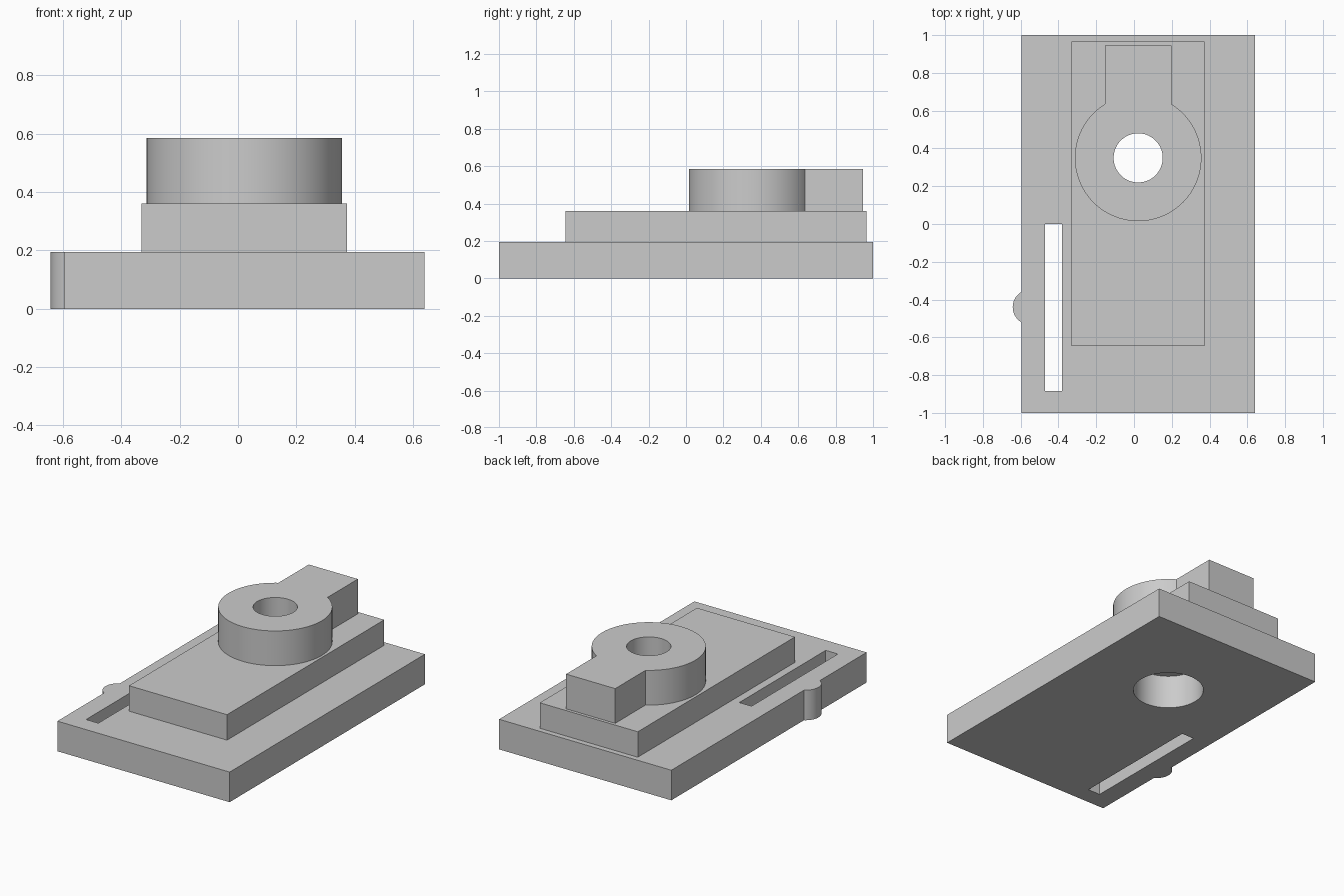
import bpy, bmesh
from math import pi, sin, cos, asin, acos

cube = bpy.data.objects.get("Cube")
if cube:
    bpy.data.objects.remove(cube, do_unlink=True)

grey = bpy.data.materials.new("plain grey")
grey.use_nodes = True
grey.diffuse_color = (0.6, 0.6, 0.6, 1)
grey.node_tree.nodes["Principled BSDF"].inputs["Base Color"].default_value = (0.6, 0.6, 0.6, 1)


def arc(cx, cy, r, a0, a1, n):
    return [(cx + r * cos(a0 + (a1 - a0) * i / n), cy + r * sin(a0 + (a1 - a0) * i / n))
            for i in range(n + 1)]


def circle(cx, cy, r, n=96):
    return arc(cx, cy, r, 0, 2 * pi, n)[:-1]


def rect(x0, x1, y0, y1):
    return [(x0, y0), (x1, y0), (x1, y1), (x0, y1)]


def prism(name, outline, z0, z1):
    """Extrude a counter-clockwise outline from z0 to z1."""
    bm = bmesh.new()
    face = bm.faces.new([bm.verts.new((x, y, z0)) for x, y in outline])
    top = bmesh.ops.extrude_face_region(bm, geom=[face])["geom"]
    bmesh.ops.translate(bm, vec=(0, 0, z1 - z0),
                        verts=[v for v in top if isinstance(v, bmesh.types.BMVert)])
    bmesh.ops.recalc_face_normals(bm, faces=bm.faces)
    mesh = bpy.data.meshes.new(name)
    bm.to_mesh(mesh)
    bm.free()
    mesh.materials.append(grey)
    ob = bpy.data.objects.new(name, mesh)
    bpy.context.collection.objects.link(ob)
    return ob


def activate(ob):
    bpy.ops.object.select_all(action="DESELECT")
    ob.select_set(True)
    bpy.context.view_layer.objects.active = ob


LEFT, RIGHT = -0.595, 0.64
BASE_TOP, PLATE_TOP, RING_TOP = 0.195, 0.36, 0.585
CX, CY, RING_R, TAB_HALF = 0.022, 0.35, 0.335, 0.176

# Base slab with a small round bump on its right edge
bump_x, bump_y, bump_r = -0.548, -0.44, 0.094
half = acos((bump_x - LEFT) / bump_r)
bump = arc(bump_x, bump_y, bump_r, pi - half, pi + half, 24)
base = prism("base_slab", [(LEFT, 1)] + bump + [(LEFT, -1), (RIGHT, -1), (RIGHT, 1)], 0, BASE_TOP)

# Raised plate
plate = prism("raised_plate", rect(-0.33, 0.373, -0.645, 0.965), BASE_TOP, PLATE_TOP)

# Ring with a square tab at the back
a = asin(TAB_HALF / RING_R)
tab = [(CX + TAB_HALF, 0.945), (CX - TAB_HALF, 0.945)]
ring = prism("ring_with_tab", arc(CX, CY, RING_R, pi / 2 + a, 2.5 * pi - a, 96) + tab,
             PLATE_TOP, RING_TOP)

# Cutters: through bore, wider bore from below, long slot
bore = prism("bore_cutter", circle(CX, CY, 0.13), -0.1, 0.7)
wide_bore = prism("wide_bore_cutter", circle(CX, CY, 0.212), -0.1, 0.22)
slot = prism("slot_cutter", rect(-0.47, -0.382, -0.885, 0), -0.1, 0.3)
cutters = (bore, wide_bore, slot)
for c in cutters:
    c.hide_render = True

for part, cuts in ((base, (wide_bore, slot)), (plate, (wide_bore, bore)), (ring, (bore,))):
    activate(part)
    for c in cuts:
        mod = part.modifiers.new("cut", "BOOLEAN")
        mod.operation = "DIFFERENCE"
        mod.solver = "EXACT"
        mod.object = c
        bpy.ops.object.modifier_apply(modifier=mod.name)
    bpy.ops.object.shade_smooth_by_angle(angle=pi / 6)

for c in cutters:
    bpy.data.objects.remove(c, do_unlink=True)
